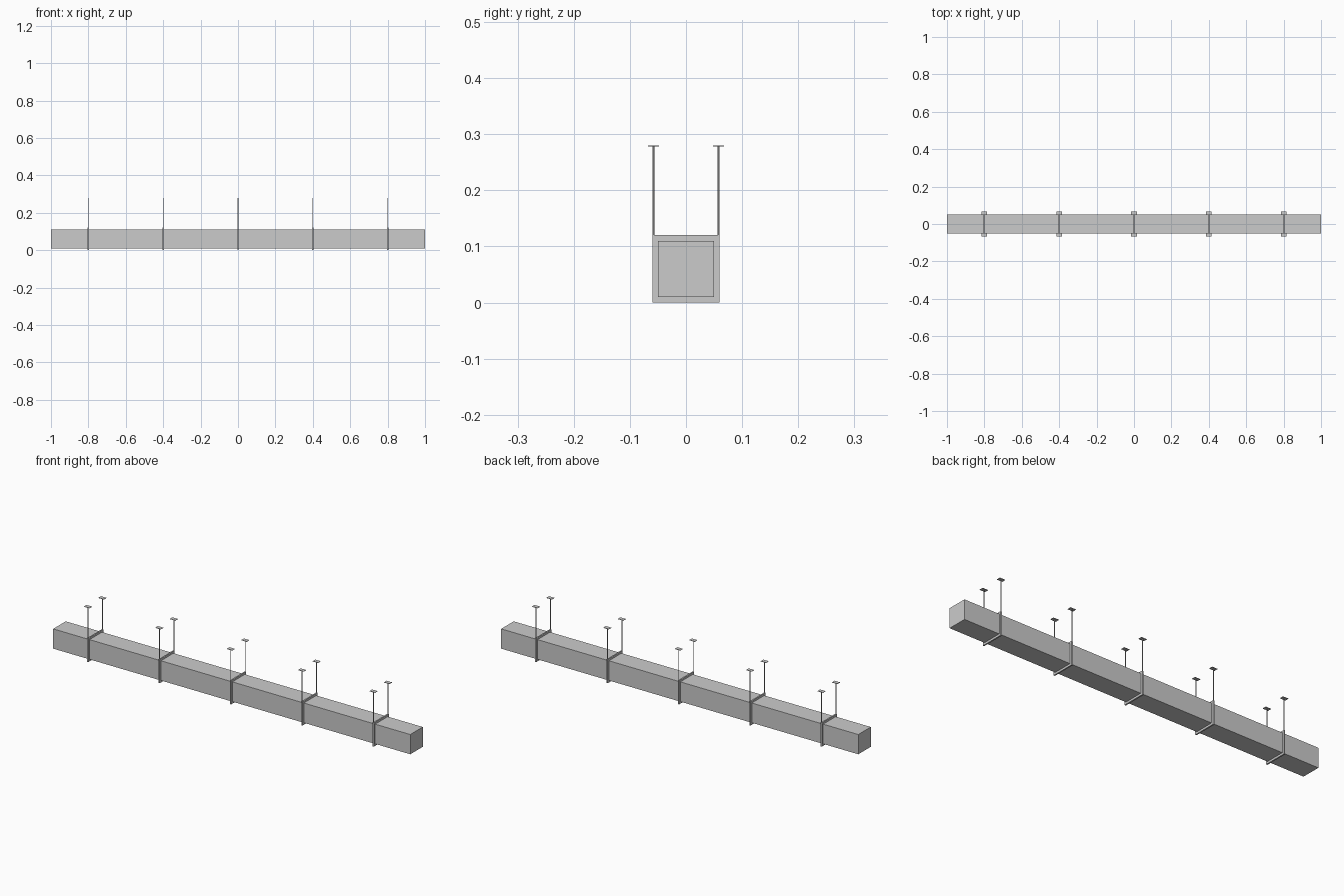
import bpy, bmesh
from mathutils import Matrix, Vector

if "Cube" in bpy.data.objects:
    bpy.data.objects.remove(bpy.data.objects["Cube"])


def add_box(bm, size, loc):
    bmesh.ops.create_cube(bm, size=1, matrix=Matrix.Translation(loc) @ Matrix.Diagonal((*size, 1)))


def finish(bm, name):
    mesh = bpy.data.meshes.new(name)
    bm.to_mesh(mesh)
    bm.free()
    obj = bpy.data.objects.new(name, mesh)
    bpy.context.collection.objects.link(obj)
    return obj


# Long square duct
bm = bmesh.new()
add_box(bm, (2.0, 0.10, 0.10), (0, 0, 0.06))
finish(bm, "duct")

STRAP_W = 0.007
for i in range(5):
    x = -0.8 + 0.4 * i

    # Square clamp ring around the duct
    bm = bmesh.new()
    rings = []
    for sx in (-1, 1):
        for half in (0.06, 0.05):
            rings.append([bm.verts.new((x + sx * STRAP_W / 2, a * half, 0.06 + b * half))
                          for a, b in ((-1, -1), (1, -1), (1, 1), (-1, 1))])
    out0, in0, out1, in1 = rings
    for k in range(4):
        n = (k + 1) % 4
        for p, q in ((out0, in0), (in0, in1), (in1, out1), (out1, out0)):
            bm.faces.new((p[k], p[n], q[n], q[k]))
    bmesh.ops.recalc_face_normals(bm, faces=bm.faces)
    finish(bm, f"clamp_{i + 1}")

    for side, y in (("front", -0.058), ("back", 0.058)):
        # Thin hanger rod
        bm = bmesh.new()
        bmesh.ops.create_cone(bm, cap_ends=True, segments=8, radius1=0.002, radius2=0.002,
                              depth=0.165, matrix=Matrix.Translation((x, y, 0.1965)))
        finish(bm, f"{side}_rod_{i + 1}")

        # Ceiling plate
        bm = bmesh.new()
        add_box(bm, (0.03, 0.02, 0.002), Vector((x, y, 0.279)))
        finish(bm, f"{side}_ceiling_plate_{i + 1}")
